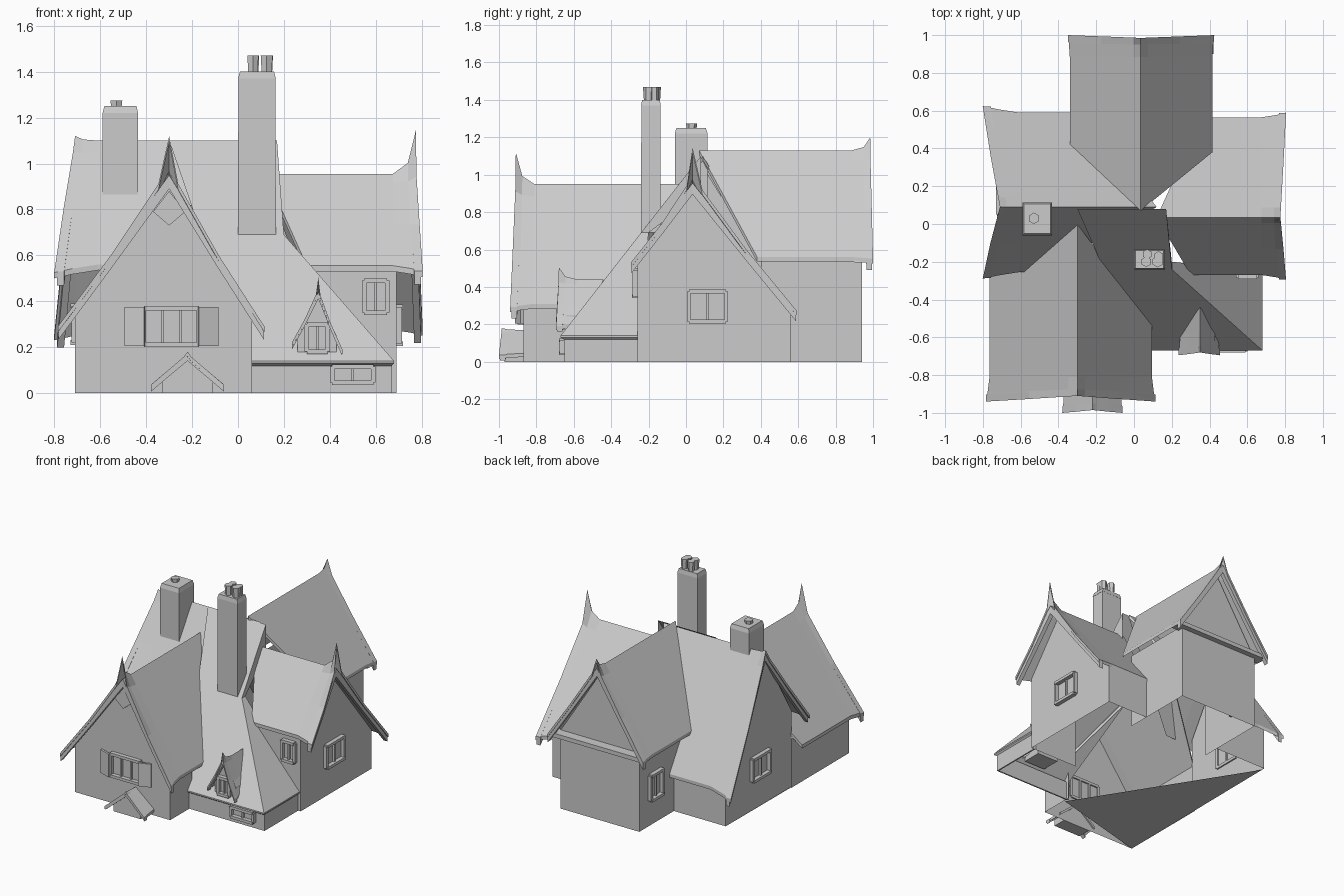
import bpy, bmesh, math
from mathutils import Vector, Matrix

if "Cube" in bpy.data.objects:
    bpy.data.objects.remove(bpy.data.objects["Cube"])


def finish(name, bm):
    bmesh.ops.recalc_face_normals(bm, faces=bm.faces)
    me = bpy.data.meshes.new(name)
    bm.to_mesh(me)
    bm.free()
    ob = bpy.data.objects.new(name, me)
    bpy.context.collection.objects.link(ob)
    return ob


def place(axis, u, v, z):
    # u runs across the wing, v runs along its ridge
    return Vector((u, v, z)) if axis == 'y' else Vector((v, u, z))


def add_box(bm, lo, hi, taper=1.0, turn=0.0):
    lo, hi = Vector(lo), Vector(hi)
    c = (lo + hi) / 2
    m = Matrix.Translation(c) @ Matrix.Rotation(turn, 4, 'Z') @ Matrix.Diagonal((*(hi - lo), 1))
    for v in bmesh.ops.create_cube(bm, size=1, matrix=m)['verts']:
        if v.co.z > c.z:
            v.co.x = c.x + (v.co.x - c.x) * taper
            v.co.y = c.y + (v.co.y - c.y) * taper


def faces(name, polys):
    bm = bmesh.new()
    for poly in polys:
        bm.faces.new([bm.verts.new(p) for p in poly])
    bmesh.ops.remove_doubles(bm, verts=bm.verts, dist=.001)
    return finish(name, bm)


def prism(name, axis, profile, v0, v1):
    n = len(profile)
    a, b = ([place(axis, u, v, z) for u, z in profile] for v in (v0, v1))
    return faces(name, [a, b] + [(a[i], a[(i + 1) % n], b[(i + 1) % n], b[i]) for i in range(n)])


def wing_walls(name, axis, profile, gable, left_end, right_end):
    # gable face plus two side walls, open below and under the roof
    pts = [place(axis, u, gable, z) for u, z in profile]
    polys = [pts]
    for (i, j), end in (((0, 1), left_end), ((-1, -2), right_end)):
        if end is not None:
            polys.append([pts[i], pts[j]] + [place(axis, profile[k][0], end, profile[k][1]) for k in (j, i)])
    return faces(name, polys)


def strip(name, rows, offset):
    # sheet through rows of points, thickened by the offset vector
    bm = bmesh.new()
    grid = [[bm.verts.new(p) for p in row] for row in rows]
    for a, b in zip(grid, grid[1:]):
        for i in range(len(a) - 1):
            bm.faces.new((a[i], a[i + 1], b[i + 1], b[i]))
    bmesh.ops.recalc_face_normals(bm, faces=bm.faces)
    ext = bmesh.ops.extrude_face_region(bm, geom=bm.faces[:], use_keep_orig=True)['geom']
    bmesh.ops.translate(bm, vec=offset, verts=[g for g in ext if isinstance(g, bmesh.types.BMVert)])
    return finish(name, bm)


def roof(name, axis, ridge, left, right, v0, v1, valleys=None, tip=0.17, flare=0.02,
         lean=1.5, thick=0.025, board=0.06):
    # v0 is the inner end (valleys: where each eave starts), v1 the gable end
    d = 1 if v1 > v0 else -1
    ru, rz = ridge
    valleys = valleys or (v0, v0)

    def section(v, lift, fl, inner=False):
        pts = []
        for (eu, ez), ts, start in ((left, (1, .55, .1), valleys[0]), (ridge, (0,), v0),
                                    (right, (.1, .55, 1), valleys[1])):
            for t in ts:
                out = math.copysign(fl, eu - ru) if t == 1 else 0
                z = rz + (ez - rz) * t + (lift if t == 0 else lift * .15 if t == .1 else 0)
                z -= fl if t == 1 else 0
                vv = v0 + (start - v0) * t if inner else v + d * fl * t * lean
                pts.append(place(axis, ru + (eu - ru) * t + out, vv, z))
        return pts

    rows = [section(v0, 0, 0, True), section(v1 - d * .1, 0, 0),
            section(v1 - d * .035, tip * .25, flare * .5), section(v1, tip, flare)]
    strip(name, rows, Vector((0, 0, -thick)))
    # bargeboards under the gable edge
    edge = section(v1 - d * .004, 0, flare * .9)
    low = [p - Vector((0, 0, board)) for p in edge]
    strip(name + "_bargeboard", [edge, low], place(axis, 0, -d * .03, 0))


def window(name, axis, u, v, z, w, h, bars=1, out=-1):
    # frame, pane and mullions standing proud of a wall at v
    bm = bmesh.new()

    def bar(u0, u1, z0, z1, depth):
        a, b = place(axis, u0, v - out * .01, z0), place(axis, u1, v + out * depth, z1)
        add_box(bm, [min(p) for p in zip(a, b)], [max(p) for p in zip(a, b)])
    t = .02
    for s in (-1, 1):
        bar(u + s * w / 2 - t / 2, u + s * w / 2 + t / 2, z - h / 2, z + h / 2, .025)
        bar(u - w / 2, u + w / 2, z + s * h / 2 - t / 2, z + s * h / 2 + t / 2, .03)
    for i in range(bars):
        c = u - w / 2 + w * (i + 1) / (bars + 1)
        bar(c - .006, c + .006, z - h / 2, z + h / 2, .015)
    return finish(name, bm)


# Walls of the four wings, hollow and open underneath
wing_walls("front_wing_walls", 'y', [(-.71, 0), (-.71, .36), (-.3, .92), (.06, .35), (.06, 0)], -.87, -.2, -.62)
wing_walls("left_wing_walls", 'x', [(-.22, 0), (-.22, .56), (.09, 1.07), (.54, .33), (.54, 0)], -.7, None, -.28)
wing_walls("right_wing_walls", 'x', [(-.26, 0), (-.26, .54), (.04, .92), (.56, .29), (.56, 0)], .69, .3, .36)
wing_walls("back_wing_walls", 'y', [(-.28, 0), (-.28, .55), (.36, .55), (.36, 0)], .94, .42, .4)
faces("back_gable_wall", [[(-.31, .91, .54), (.035, .91, 1.09), (.39, .91, .54)]])
prism("back_gable_ledge", 'y', [(-.34, .53), (-.33, .56), (.41, .56), (.42, .53)], .9, .98)

# Steep roofs with swept-up gable tips
roof("front_wing_roof", 'y', (-.3, .95), (-.765, .31), (.095, .31), 0, -.91, (-.25, -.53))
roof("left_wing_roof", 'x', (.09, 1.1), (-.255, .56), (.59, .29), .12, -.71, (-.5, -.28), tip=.02, flare=.035, lean=2.6)
roof("right_wing_roof", 'x', (.035, .955), (-.27, .555), (.565, .3), .12, .775, (.3, .36), tip=.19, flare=.025, lean=1.2)
roof("back_wing_roof", 'y', (.035, 1.13), (-.34, .56), (.415, .56), .07, .985, (.42, .38), tip=.07, flare=.01)

# Long front roof, running low and hipped on its right, above a low wall
top_l, top_r, bend = (-.3, .08, 1.1), (.17, .08, 1.1), (.2, -.24, .69)
low_l, low_r, low_b, tuck = (.03, -.67, .14), (.68, -.67, .14), (.68, -.25, .14), (.2, -.2, .69)
faces("long_front_roof", [(top_l, low_l, low_r, bend, top_r), (bend, low_r, low_b, tuck),
                          (top_r, bend, tuck, (.17, .08, .9))])
strip("long_roof_eave", [[low_l, low_r, low_b], [(.03, -.64, .12), (.66, -.64, .12), (.66, -.25, .12)]],
      Vector((0, 0, -.01)))
strip("low_front_wall", [[(.05, -.65, z), (.67, -.65, z), (.67, -.26, z)] for z in (0, .135)], Vector((-.01, .01, 0)))
window("low_front_window", 'y', .5, -.65, .08, .18, .07)

# Dormer in the long roof
prism("dormer_walls", 'y', [(.26, .16), (.26, .25), (.35, .41), (.43, .25), (.43, .16)], -.64, -.5)
roof("dormer_roof", 'y', (.35, .44), (.245, .23), (.445, .2), -.44, -.68, (-.58, -.58),
     tip=.065, flare=.01, thick=.02, board=.03)
window("dormer_window", 'y', .345, -.64, .24, .09, .12)

# Porch
prism("porch_walls", 'y', [(-.33, 0), (-.33, .05), (-.22, .14), (-.11, .05), (-.11, 0)], -.97, -.87)
roof("porch_roof", 'y', (-.22, .17), (-.37, .045), (-.07, .045), -.86, -.985,
     tip=.01, flare=.01, thick=.02, board=.03)


# Chimneys with caps and pots
def chimney(name, lo, hi, pots, pot_h, taper):
    bm = bmesh.new()
    add_box(bm, lo, (hi[0], hi[1], hi[2] - .03), taper)
    add_box(bm, (lo[0], lo[1], hi[2] - .03), hi, .9)
    finish(name, bm)
    bm = bmesh.new()
    for x, y, r in pots:
        bmesh.ops.create_cone(bm, cap_ends=True, segments=6, radius1=r * .8, radius2=r, depth=pot_h + .02,
                              matrix=Matrix.Translation((x, y, hi[2] + pot_h / 2 - .01)))
    finish(name + "_pots", bm)


chimney("front_chimney", (0, -.24, .69), (.165, -.135, 1.4),
        [(.065, -.2, .028), (.125, -.2, .03), (.07, -.16, .026), (.13, -.17, .026)], .07, .98)
chimney("left_chimney", (-.59, -.06, .82), (-.435, .115, 1.25), [(-.53, .03, .03)], .025, 1.0)

# Windows, front shutters and gable ornament
window("front_window", 'y', -.29, -.87, .29, .24, .16, 2)
bm = bmesh.new()
for s in (-1, 1):
    add_box(bm, (-.29 + s * .16 - .045, -.9, .205), (-.29 + s * .16 + .045, -.885, .375), turn=s * .35)
finish("front_shutters", bm)
prism("front_gable_ornament", 'y', [(-.37, .79), (-.3, .88), (-.23, .79), (-.3, .73)], -.9, -.87)
window("right_window", 'x', .115, .69, .295, .2, .16, 1, out=1)
window("left_window", 'x', .15, -.7, .3, .2, .16, 1)
window("back_wing_left_window", 'x', .76, -.28, .28, .14, .18, 1)
window("right_wing_front_window", 'y', .6, -.26, .42, .1, .14, 1)

# Partial floor panel
faces("floor_panel", [[(-.71, -.87, 0), (.05, -.67, 0), (-.7, .52, 0)]])
